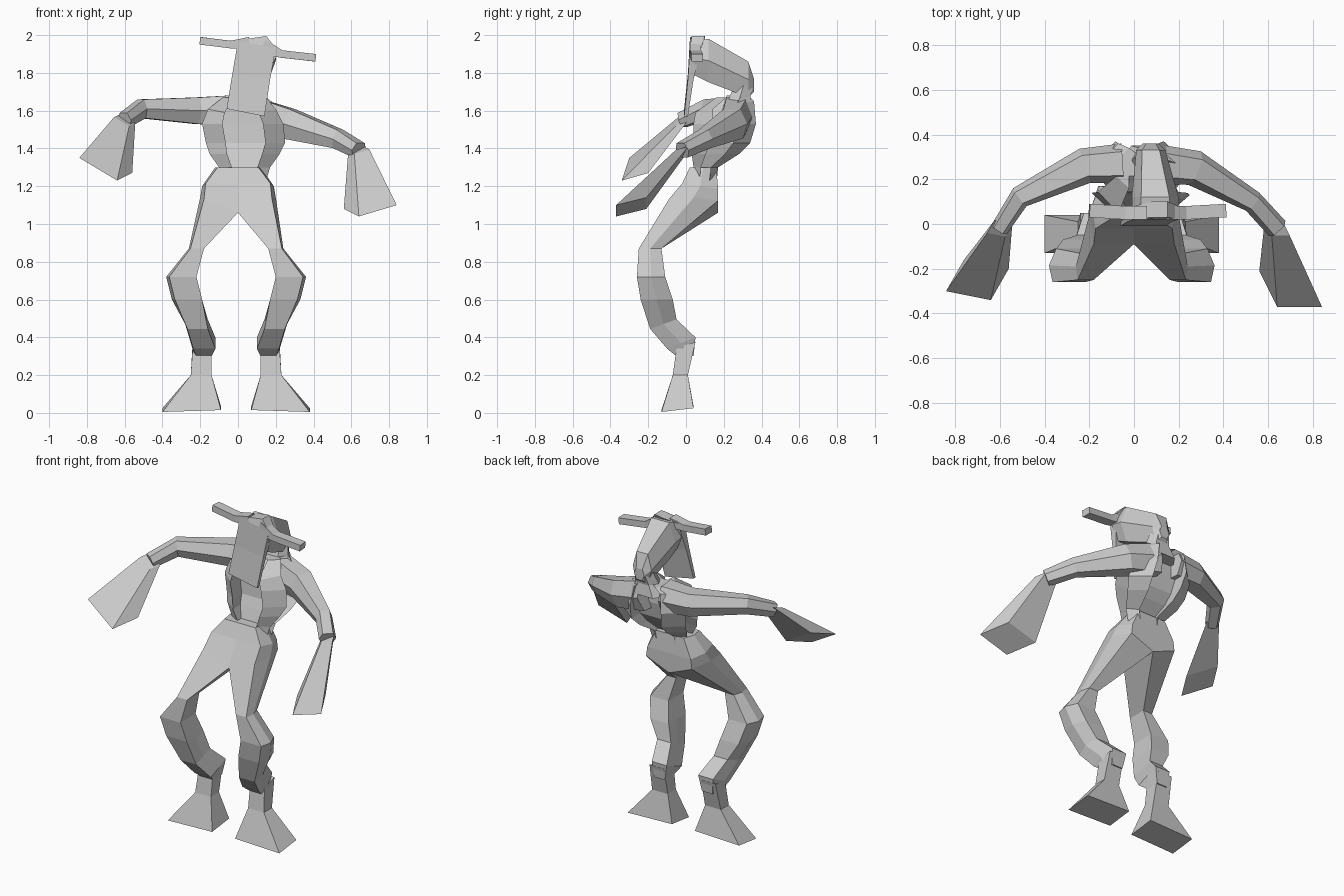
import bpy
import bmesh
from mathutils import Vector

cube = bpy.data.objects.get("Cube")
if cube:
    bpy.data.objects.remove(cube)

clay = bpy.data.materials.new("clay_grey")
clay.use_nodes = True
GREY = (0.6, 0.6, 0.6, 1)
clay.diffuse_color = GREY
clay.node_tree.nodes["Principled BSDF"].inputs["Base Color"].default_value = GREY

# Cross-sections
QUAD = [(-1, -1), (1, -1), (1, 1), (-1, 1)]
HEX = [(-.6, -1), (.6, -1), (1, 0), (.6, 1), (-.6, 1), (-1, 0)]
OCT = [(u * a, v * b) for u, v in QUAD for a, b in
       ([(1, .4), (.5, 1)] if u * v < 0 else [(.5, 1), (1, .4)])]
THIGH = [(-1, -1), (.8, -1), (1, 0), (.6, 1), (-1, 1), (-1, 0)]


def skin(name, rings):
    """Join rings of points into a closed, flat-shaded mesh."""
    bm = bmesh.new()
    loops = [[bm.verts.new(point) for point in ring] for ring in rings]
    for low, high in zip(loops, loops[1:]):
        for i in range(len(low)):
            j = (i + 1) % len(low)
            bm.faces.new((low[i], low[j], high[j], high[i]))
    bm.faces.new(loops[0])
    bm.faces.new(loops[-1])
    bmesh.ops.recalc_face_normals(bm, faces=bm.faces)
    mesh = bpy.data.meshes.new(name)
    bm.to_mesh(mesh)
    bm.free()
    mesh.materials.append(clay)
    obj = bpy.data.objects.new(name, mesh)
    bpy.context.collection.objects.link(obj)


def stack(name, shape, levels, along_y=False, side=1, spread=0):
    """Levels are x range, y range, height, then optional rise to the back and to the left."""
    rings = []
    for x0, x1, y0, y1, z, *slope in levels:
        back, left = (slope + [0, 0])[:2]
        outward = spread if x0 > 0 else 0
        ring = []
        for u, v in shape:
            x = (x0 + x1 + u * (x1 - x0)) / 2 + outward
            y = (y0 + y1 + v * (y1 - y0)) / 2
            height = z + (v * back + u * left) / 2
            point = Vector((x * side, y, height))
            ring.append(point.xzy if along_y else point)
        rings.append(ring)
    skin(name, rings)


def limb(name, shape, stations):
    """Stations are a centre, half width and half thickness, set square to the path."""
    centres = [Vector(station[0]) for station in stations]
    rings = []
    for i, (centre, wide, thick) in enumerate(stations):
        ahead = centres[min(i + 1, len(centres) - 1)] - centres[max(i - 1, 0)]
        ahead.normalize()
        side = ahead.cross(Vector((0, 0, 1))).normalized()
        up = side.cross(ahead)
        rings.append([centres[i] + side * u * wide + up * v * thick for u, v in shape])
    skin(name, rings)


def mitt(name, wrist, tip, across, along):
    """Flare from a small wrist to a slanted end spanned by two half edges."""
    rings = []
    for centre, size in ((wrist, .4), (tip, 1)):
        rings.append([Vector(centre) + (Vector(across) * u + Vector(along) * v) * size
                      for u, v in QUAD])
    skin(name, rings)


# Body
stack("torso", OCT, [
    (-.1, .14, .03, .16, 1.2),
    (-.1, .17, .04, .17, 1.3),
    (-.15, .22, .03, .28, 1.37),
    (-.17, .25, .04, .34, 1.43),
    (-.19, .24, .04, .37, 1.53),
    (-.16, .2, .05, .36, 1.62, .06),
    (-.08, .15, .16, .34, 1.67),
])

# Legs, meeting at the middle to form the hips, and flared feet
for label, side, spread in (("left", 1, 0), ("right", -1, .02)):
    stack(label + "_leg", THIGH, [
        (0, .12, .02, .16, 1.3),
        (0, .19, -.02, .17, 1.2, -.03),
        (0, .2, -.09, .17, 1.1, 0, .08),
        (.16, .24, -.25, -.13, .87),
        (.2, .36, -.26, -.11, .72),
        (.17, .33, -.24, -.07, .6),
        (.14, .26, -.19, -.05, .47, .05),
        (.1, .23, -.1, .05, .37, .06),
        (.12, .21, -.05, .04, .3),
    ], side=side, spread=spread)
    stack(label + "_foot", QUAD, [
        (.07, .38, -.13, .04, .02, .02, -.01),
        (.12, .23, -.07, .01, .2),
        (.12, .22, -.05, .05, .36, .03),
    ], side=side, spread=spread)

# Arms ending in flared mitts
limb("left_arm", HEX, [
    ((.08, .27, 1.58), .09, .09),
    ((.27, .25, 1.53), .08, .08),
    ((.53, .1, 1.45), .05, .05),
    ((.64, -.02, 1.39), .05, .04),
])
limb("right_arm", HEX, [
    ((-.05, .27, 1.6), .09, .08),
    ((-.22, .26, 1.6), .08, .07),
    ((-.51, .12, 1.61), .05, .05),
    ((-.6, -.02, 1.55), .04, .04),
])
mitt("left_hand", (.64, -.02, 1.39), (.7, -.29, 1.09), (.1, 0, .03), (-.04, .08, .02))
mitt("right_hand", (-.6, -.02, 1.55), (-.7, -.25, 1.31), (-.1, .02, .06), (.04, .07, .02))

# Neck and head
stack("neck", HEX, [
    (-.06, .18, .2, .35, 1.6),
    (-.01, .15, .23, .34, 1.67),
    (.02, .13, .26, .36, 1.75),
])
stack("head", HEX, [
    (-.01, .2, 1.79, 1.97, .04),
    (-.01, .2, 1.75, 1.98, .12),
    (.01, .14, 1.67, 1.86, .33),
    (.04, .11, 1.7, 1.77, .36),
], along_y=True)
stack("long_face", QUAD, [
    (-.06, .14, -.01, .01, 1.59, 0, -.04),
    (-.03, .17, .01, .04, 1.78, 0, -.03),
    (0, .2, .02, .08, 1.95, 0, -.04),
    (.08, .15, .03, .1, 1.99, 0, .01),
])

# Ears
limb("left_ear", QUAD, [
    ((.13, .05, 1.94), .03, .04),
    ((.23, .05, 1.9), .03, .02),
    ((.41, .06, 1.88), .03, .02),
])
limb("right_ear", QUAD, [
    ((.06, .05, 1.96), .03, .03),
    ((-.04, .05, 1.95), .03, .02),
    ((-.2, .06, 1.97), .03, .02),
])
